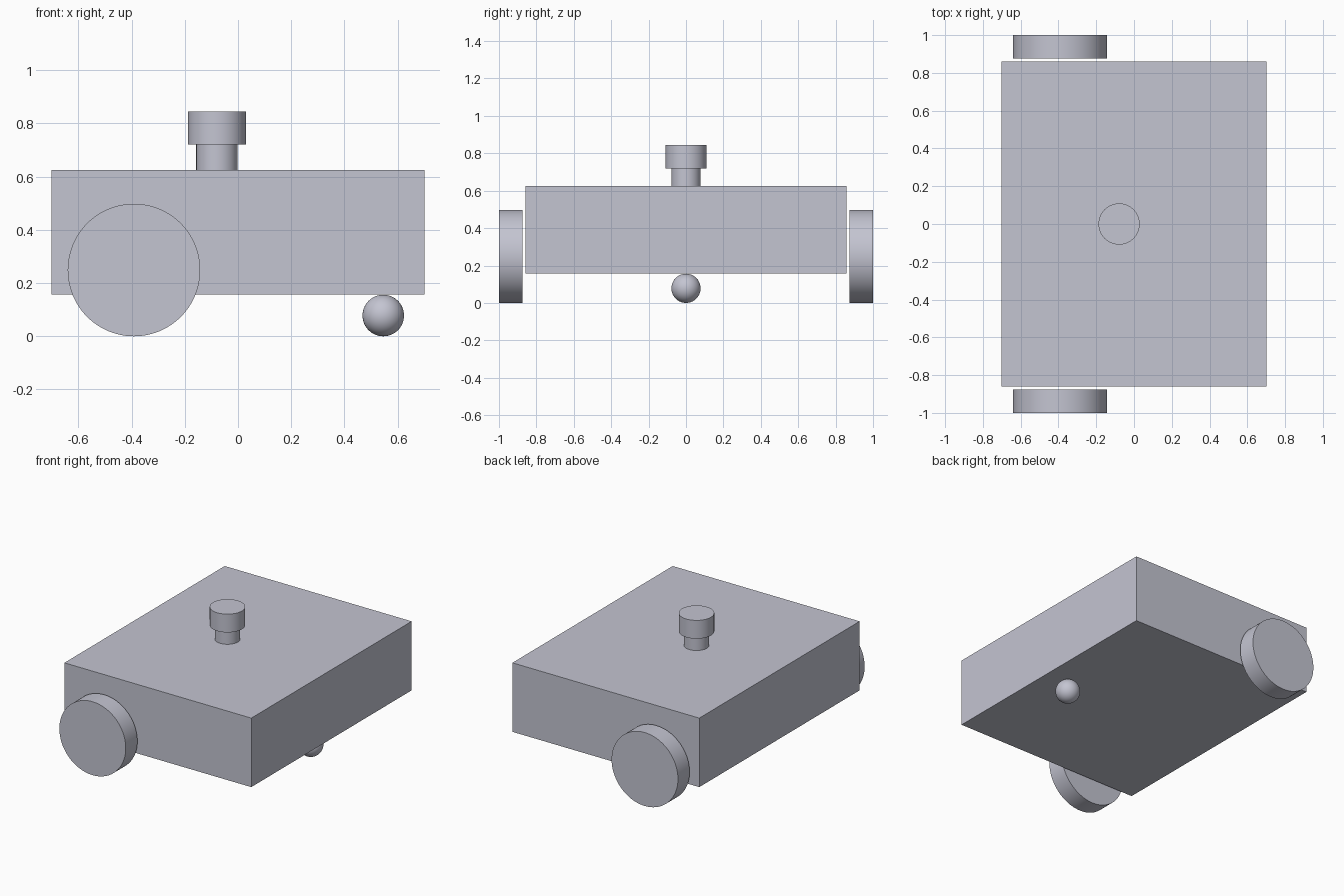
import bpy
import math

if "Cube" in bpy.data.objects:
    bpy.data.objects.remove(bpy.data.objects["Cube"], do_unlink=True)

# One pale blue-grey material for the whole robot
COLOUR = (0.55, 0.555, 0.64, 1.0)
grey = bpy.data.materials.new("pale_grey")
grey.use_nodes = True
grey.diffuse_color = COLOUR
grey.node_tree.nodes["Principled BSDF"].inputs["Base Color"].default_value = COLOUR


def finish(name, smooth=True):
    obj = bpy.context.object
    obj.name = obj.data.name = name
    obj.data.materials.append(grey)
    if smooth:
        bpy.ops.object.shade_smooth_by_angle(angle=math.radians(30))
    return obj


def cylinder(name, radius, depth, centre, rotation=(0, 0, 0)):
    bpy.ops.mesh.primitive_cylinder_add(
        vertices=96, radius=radius, depth=depth, location=centre, rotation=rotation)
    return finish(name)


# Box chassis
bpy.ops.mesh.primitive_cube_add(size=1, location=(0, 0, 0.391))
chassis = finish("chassis", smooth=False)
chassis.dimensions = (1.402, 1.718, 0.468)

# Drive wheels, one on each side with a small gap to the chassis
for name, side in (("front_wheel", -1), ("back_wheel", 1)):
    cylinder(name, 0.249, 0.125, (-0.391, side * 0.9375, 0.249), (math.pi / 2, 0, 0))

# Ball caster under the chassis
bpy.ops.mesh.primitive_uv_sphere_add(
    segments=64, ring_count=32, radius=0.078, location=(0.546, 0, 0.078))
finish("ball_caster")

# Sensor turret: narrow stem and wider head
cylinder("sensor_stem", 0.078, 0.095, (-0.079, 0, 0.6725))
cylinder("sensor_head", 0.109, 0.124, (-0.079, 0, 0.782))
